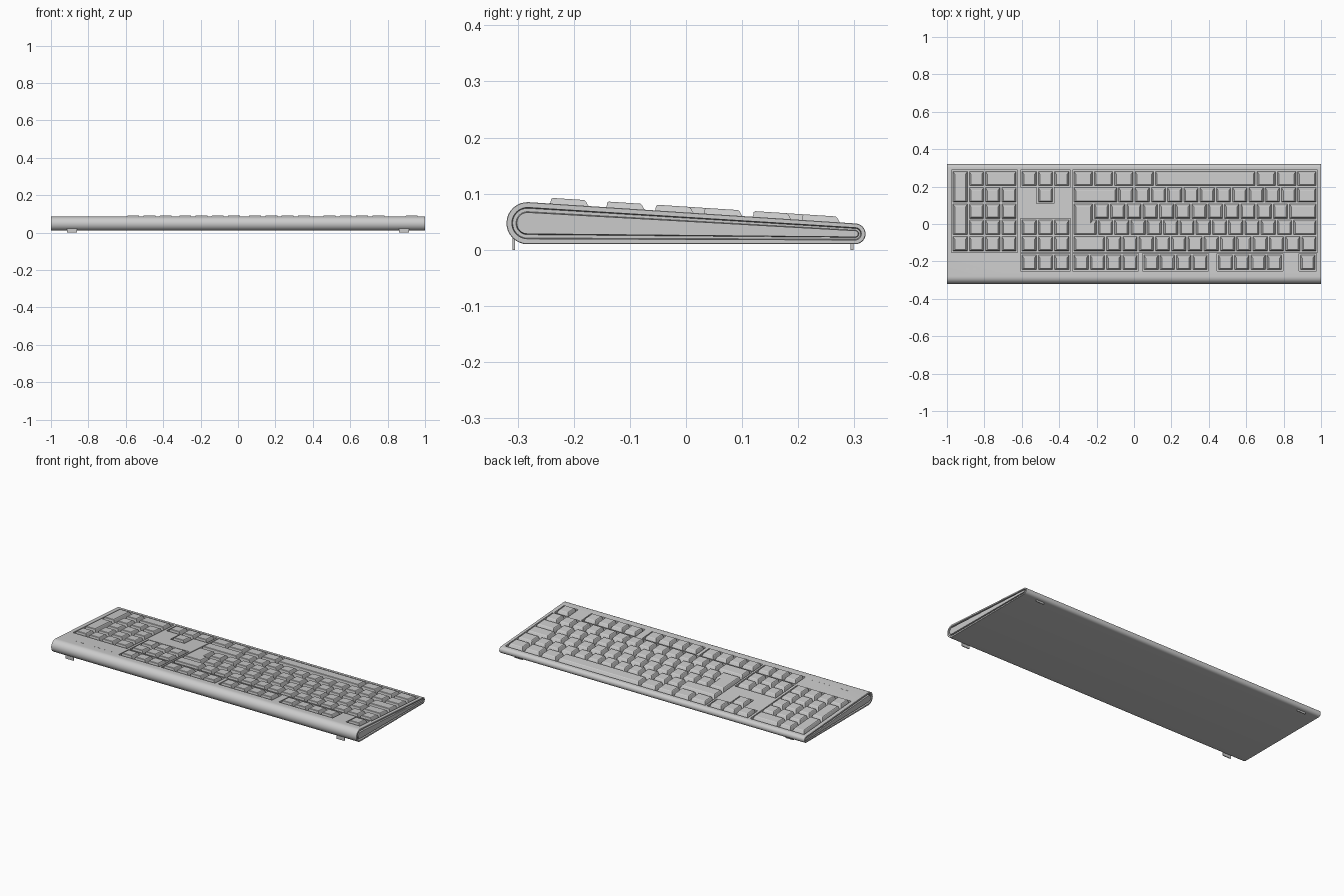
import bpy, bmesh, math

if "Cube" in bpy.data.objects:
    bpy.data.objects.remove(bpy.data.objects["Cube"])

U = 0.087                                   # one key pitch
ROWS = [0.243, 0.156, 0.069, -0.018, -0.105, -0.205]   # row centres, space row first
X_MAIN, X_NAV, X_NUM = -0.326, -0.604, -0.973


def deck(y):
    """Height of the sloped top surface."""
    return 0.0667 - 0.0652 * y


def finish(bm, name):
    bmesh.ops.recalc_face_normals(bm, faces=bm.faces)
    me = bpy.data.meshes.new(name)
    bm.to_mesh(me)
    bm.free()
    ob = bpy.data.objects.new(name, me)
    bpy.context.collection.objects.link(ob)
    return ob


def skin(bm, loops):
    """Bridge successive point loops and cap both ends."""
    rings = [[bm.verts.new(p) for p in loop] for loop in loops]
    n = len(rings[0])
    for a, b in zip(rings, rings[1:]):
        for i in range(n):
            j = (i + 1) % n
            bm.faces.new((a[i], a[j], b[j], b[i]))
    bm.faces.new(rings[0][::-1])
    bm.faces.new(rings[-1])


def rect(x0, x1, y0, y1):
    # corner x, corner y, outward x, outward y
    return [(x0, y0, -1, -1), (x1, y0, 1, -1), (x1, y1, 1, 1), (x0, y1, -1, 1)]


def prism(bm, poly, layers):
    """Layers: (height over deck, inset x, inset at -y side, inset at +y side)."""
    loops = []
    for w, ix, ib, i_f in layers:
        loop = []
        for x, y, sx, sy in poly:
            yy = y - i_f if sy > 0 else y + ib
            loop.append((x - sx * ix, yy, deck(yy) + w))
        loops.append(loop)
    skin(bm, loops)


KEY = [(-0.0125, 0.005, 0.005, 0.005), (0.008, 0.012, 0.008, 0.017),
       (0.0102, 0.015, 0.011, 0.020)]
WELL = [(-0.012, 0, 0, 0), (0.03, 0, 0, 0)]


def cell(x0, row, w=1, h=1):
    """Key cell; h > 1 extends toward -y."""
    y1 = ROWS[row] + U / 2
    return rect(x0, x0 + w * U, y1 - h * U, y1)


def key_row(bm, x0, row, widths):
    for w in widths:
        prism(bm, cell(x0, row, w), KEY)
        x0 += w * U


# Case: teardrop section with grooved end caps
def section(x, rb, rf):
    pts = []
    top = math.radians(86.27)
    for cy, cz, r, a0, a1 in ((-0.2825, 0.0475, rb, top, 1.5 * math.pi),
                              (0.3015, 0.0285, rf, -0.5 * math.pi, top)):
        for i in range(17):
            a = a0 + (a1 - a0) * i / 16
            pts.append((x, cy + r * math.cos(a), cz + r * math.sin(a)))
    return pts


ends = [(1.0, 0.019, 0.0055), (0.986, 0.0205, 0.0065), (0.986, 0.0265, 0.0095),
        (1.0, 0.028, 0.0110), (1.0, 0.0365, 0.0175), (0.999, 0.0375, 0.0185)]
bm = bmesh.new()
skin(bm, [section(-x, a, b) for x, a, b in ends] +
     [section(x, a, b) for x, a, b in reversed(ends)])
case = finish(bm, "case")

# Recessed wells cut around every key block
top, low = ROWS[0] + U / 2, ROWS[4] - U / 2
nav_r = X_NAV + 3 * U
f_groups = [(X_NAV, 3), (X_MAIN, 4), (0.048, 4), (0.446, 4), (0.885, 1)]
g = 0.003
bm = bmesh.new()
wells = [rect(X_NUM, X_NUM + 4 * U, low, top), rect(X_MAIN, X_MAIN + 15 * U, low, top),
         rect(X_NAV, nav_r, low, low + 2 * U)]
wells += [cell(x, 5, n) for x, n in f_groups]
y_mid, y_up = top - U, top - 2 * U
xa, xb = X_NAV + U, X_NAV + 2 * U
wells.append([(X_NAV, top, -1, 1), (X_NAV, y_mid, -1, -1), (xa, y_mid, -1, -1),
              (xa, y_up, -1, -1), (xb, y_up, 1, -1), (xb, y_mid, 1, -1),
              (nav_r, y_mid, 1, -1), (nav_r, top, 1, 1)])
for p in wells:
    prism(bm, p, [(w, -g, -g, -g) for w, *_ in WELL])
cutter = finish(bm, "well_cutter")
cutter.hide_render = True
mod = case.modifiers.new("wells", "BOOLEAN")
mod.operation, mod.solver, mod.object = "DIFFERENCE", "EXACT", cutter
bpy.context.view_layer.objects.active = case
case.select_set(True)
bpy.ops.object.modifier_apply(modifier="wells")
bpy.data.objects.remove(cutter)
bpy.ops.object.shade_smooth_by_angle(angle=math.radians(30))

# Main typing block
bm = bmesh.new()
key_row(bm, X_MAIN, 0, [1.25] * 4 + [6.25] + [1.25] * 3)
key_row(bm, X_MAIN, 1, [2.75] + [1] * 11 + [1.25])
key_row(bm, X_MAIN + 1.25 * U, 2, [1] * 12 + [1.75])
key_row(bm, X_MAIN + 1.5 * U, 3, [1] * 12 + [1.5])
key_row(bm, X_MAIN, 4, [2] + [1] * 13)
# L-shaped return key
x1, x2 = X_MAIN + 1.25 * U, X_MAIN + 1.5 * U
yt, ym, yb = ROWS[2] + U / 2, ROWS[2] - U / 2, ROWS[3] - U / 2
prism(bm, [(X_MAIN, yb, -1, -1), (x2, yb, 1, -1), (x2, ym, 1, 1), (x1, ym, 1, 1),
           (x1, yt, 1, 1), (X_MAIN, yt, -1, 1)], KEY)
finish(bm, "main_keys")

# Function row
bm = bmesh.new()
for x, n in f_groups:
    key_row(bm, x, 5, [1] * n)
finish(bm, "function_keys")

# Arrow and navigation keys
bm = bmesh.new()
for r in (0, 3, 4):
    key_row(bm, X_NAV, r, [1] * 3)
key_row(bm, X_NAV + U, 1, [1])
finish(bm, "navigation_keys")

# Number pad with two tall keys and one wide key
bm = bmesh.new()
key_row(bm, X_NUM + U, 0, [1, 2])
for r in (1, 2, 3):
    key_row(bm, X_NUM + U, r, [1] * 3)
key_row(bm, X_NUM, 4, [1] * 4)
for r in (0, 2):
    prism(bm, cell(X_NUM, r, 1, 2), KEY)
finish(bm, "number_pad_keys")

# Row of small indicator slits
bm = bmesh.new()
for i in range(7):
    x = -0.89 + i * 0.038
    prism(bm, rect(x - 0.008, x + 0.008, -0.243, -0.239), [(-0.002, 0, 0, 0), (0.0006, 0, 0, 0)])
finish(bm, "indicator_lights")

# Feet: taller tabs at the thick edge, short ones at the thin edge
for name, y, h in (("tall_foot", -0.307, 0.03), ("short_foot", 0.296, 0.014)):
    for side, sx in (("left", -1), ("right", 1)):
        bm = bmesh.new()
        bmesh.ops.create_cube(bm, size=1)
        for v in bm.verts:
            v.co = (sx * 0.887 + v.co.x * 0.052, y + v.co.y * 0.005, (v.co.z + 0.5) * h)
        finish(bm, f"{name}_{side}")
